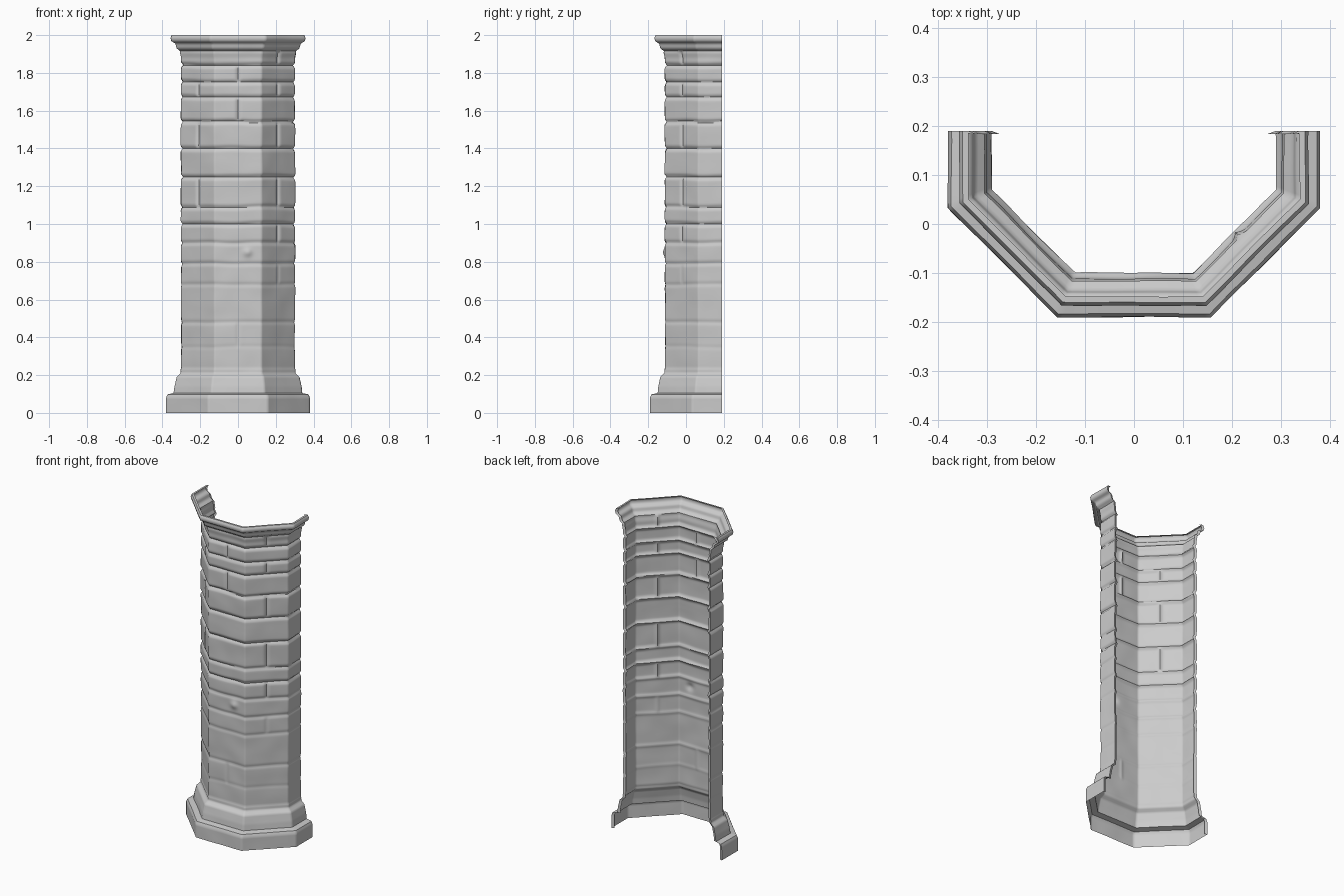
import bpy, math
from mathutils import Vector, noise

if "Cube" in bpy.data.objects:
    bpy.data.objects.remove(bpy.data.objects["Cube"])

BACK = 0.19                      # y of the octagon centre, where the half shell stops
T = math.tan(math.pi / 8)

# Vertical profile: (apothem, z) from plinth to cornice
PROFILE = [(0.38, 0.0), (0.38, 0.08), (0.373, 0.098), (0.34, 0.105), (0.336, 0.14),
           (0.325, 0.19), (0.305, 0.21), (0.297, 0.24), (0.299, 1.0), (0.299, 1.88),
           (0.306, 1.915), (0.325, 1.93), (0.332, 1.955), (0.353, 1.968),
           (0.357, 1.985), (0.35, 2.0), (0.338, 2.0)]

# Horizontal mortar joints: (z, depth)
COURSES = [(0.35, .002), (0.48, .004), (0.68, .004), (0.79, .006), (0.90, .007), (1.0, .010),
           (1.09, .008), (1.25, .011), (1.40, .010), (1.54, .012), (1.67, .010),
           (1.75, .010), (1.84, .012)]

# Vertical mortar joints: (u, z low, z high); u counts the five wall faces 0..5
JOINTS = [(2.5, 1.75, 1.84), (2.5, 1.54, 1.67), (3.5, 1.84, 1.91), (3.5, 1.67, 1.75),
          (3.5, 1.40, 1.54), (3.5, 1.09, 1.25), (3.5, 0.90, 1.0), (1.5, 1.09, 1.25),
          (1.5, 1.40, 1.54), (1.5, 1.67, 1.75), (2.5, 0.35, 0.48), (3.5, 0.68, 0.79)]


def bump(d, w):
    return math.exp(-(d / w) ** 2)


def resample(points, step):
    out = [points[0]]
    for (a0, z0), (a1, z1) in zip(points, points[1:]):
        n = max(2, round(math.hypot(a1 - a0, z1 - z0) / step))
        out += [(a0 + (a1 - a0) * i / n, z0 + (z1 - z0) * i / n) for i in range(1, n + 1)]
    return out


def plan_point(a, u):
    """Point on the half octagon of apothem a."""
    c = [(-a, BACK), (-a, BACK - a * T), (-a * T, BACK - a),
         (a * T, BACK - a), (a, BACK - a * T), (a, BACK)]
    i = min(int(u), 4)
    t = u - i
    return (c[i][0] + (c[i + 1][0] - c[i][0]) * t, c[i][1] + (c[i + 1][1] - c[i][1]) * t)


def relief(x, y, z, u):
    """Offset for mortar grooves, worn stone and one small knob."""
    wear = 0.003 * noise.noise(Vector((x, y, z)) * 9)
    if z < 0.22 or z > 1.91:
        return wear * 0.6
    d = wear + 0.003
    zz = z + 0.006 * noise.noise(Vector((x * 6, y * 6, z * 2)))
    groove = 0
    for cz, depth in COURSES:
        groove = max(groove, depth * bump(zz - cz, 0.009))
    for ju, lo, hi in JOINTS:
        if lo <= z <= hi:
            groove = max(groove, (0.009 if lo > 0.85 else 0.004) * bump(u - ju, 0.035))
    knob = 0.012 * bump(math.hypot(x - 0.05, z - 0.85), 0.022) if y < 0 else 0
    return d - groove + knob


# Masonry shell: profile swept round the half octagon
rows = resample(PROFILE, 0.008)
us = []
for face, n in enumerate((16, 28, 28, 28, 16)):
    us += [face + i / n for i in range(n)]
us.append(5.0)
verts = []
for a, z in rows:
    line = []
    for u in us:
        x, y = plan_point(a, u)
        x, y = plan_point(a + relief(x, y, z, u), u)
        line.append((x, y, z))
    # thin return lip at each open end
    first, last = line[0], line[-1]
    line.insert(0, (first[0] + 0.016, BACK - 0.006, z))
    line.append((last[0] - 0.016, BACK - 0.006, z))
    verts += line
w = len(us) + 2
faces = [(r * w + c, r * w + c + 1, (r + 1) * w + c + 1, (r + 1) * w + c)
         for r in range(len(rows) - 1) for c in range(w - 1)]

mesh = bpy.data.meshes.new("stone_half_column")
mesh.from_pydata(verts, [], faces)
column = bpy.data.objects.new("stone_half_column", mesh)
bpy.context.collection.objects.link(column)
bpy.context.view_layer.objects.active = column
column.select_set(True)
bpy.ops.object.shade_smooth_by_angle(angle=math.radians(50))
